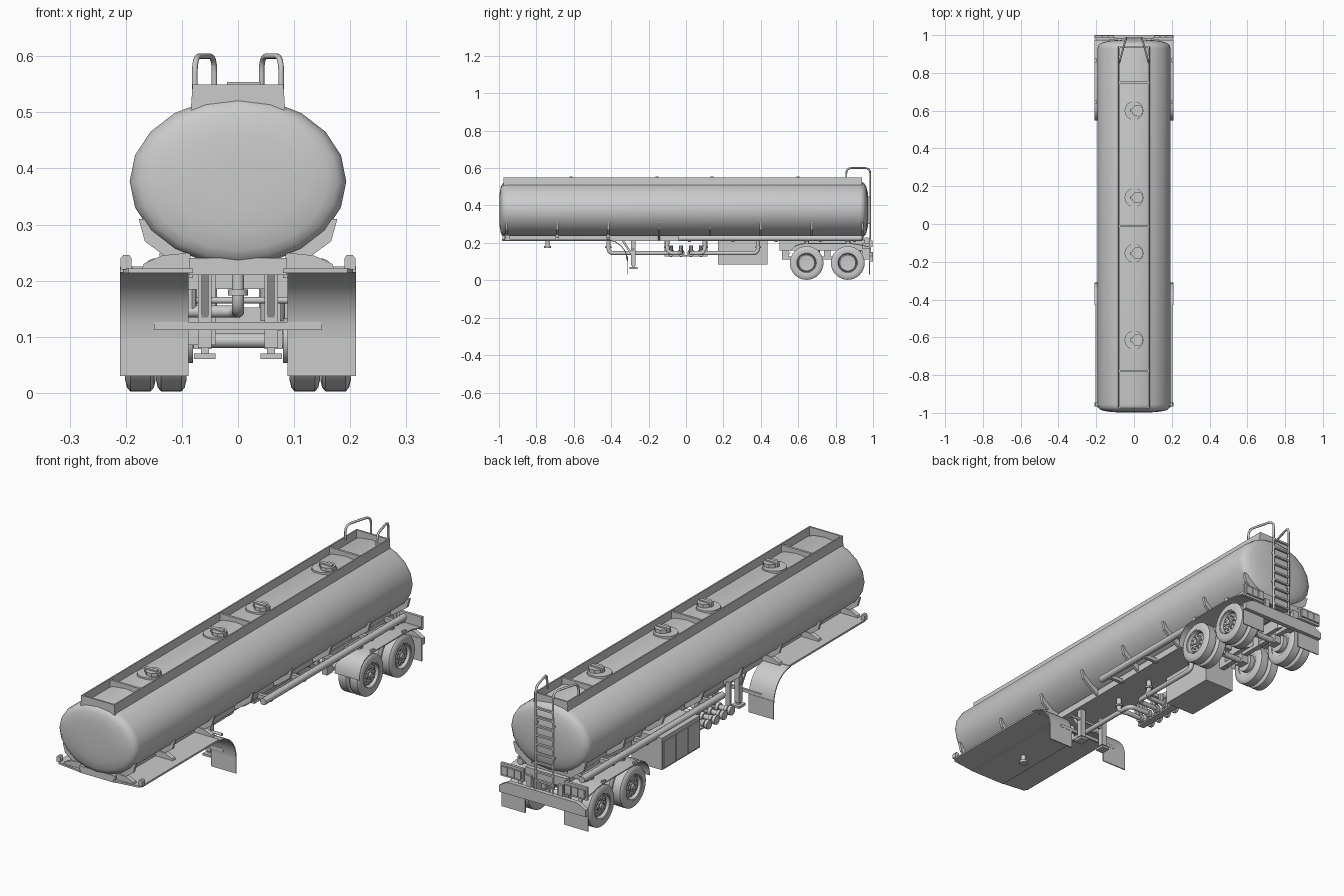
import bpy, bmesh, math
from mathutils import Vector

if "Cube" in bpy.data.objects:
    bpy.data.objects.remove(bpy.data.objects["Cube"])


def finish(name, bm, mirror=False, smooth=True):
    bmesh.ops.recalc_face_normals(bm, faces=bm.faces[:])
    me = bpy.data.meshes.new(name)
    bm.to_mesh(me)
    bm.free()
    ob = bpy.data.objects.new(name, me)
    bpy.context.collection.objects.link(ob)
    if mirror:
        ob.modifiers.new("Mirror", 'MIRROR')
    if smooth:
        bpy.ops.object.select_all(action='DESELECT')
        ob.select_set(True)
        bpy.context.view_layer.objects.active = ob
        bpy.ops.object.shade_smooth_by_angle(angle=math.radians(35))
    return ob


def loft(name, rings, mirror=False, closed=False):
    bm = bmesh.new()
    vs = [[bm.verts.new(p) for p in r] for r in rings]
    n = len(vs[0])
    pairs = list(zip(vs, vs[1:])) + ([(vs[-1], vs[0])] if closed else [])
    for a, b in pairs:
        for i in range(n):
            bm.faces.new((a[i], a[(i + 1) % n], b[(i + 1) % n], b[i]))
    if not closed:
        bm.faces.new(vs[0])
        bm.faces.new(vs[-1])
    return finish(name, bm, mirror)


def prism(name, pts, axis, a, b, mirror=False):
    """Extrude a 2D outline along an axis: (y,z) for x, (x,z) for y, (x,y) for z."""
    put = {'x': lambda p, t: (t, p[0], p[1]), 'y': lambda p, t: (p[0], t, p[1]),
           'z': lambda p, t: (p[0], p[1], t)}[axis]
    return loft(name, [[put(p, t) for p in pts] for t in (a, b)], mirror)


def box(name, x0, x1, y0, y1, z0, z1, mirror=False):
    return prism(name, [(x0, y0), (x1, y0), (x1, y1), (x0, y1)], 'z', z0, z1, mirror)


def circle(cx, cy, r, n, ph=0.0):
    return [(cx + r * math.cos(math.tau * i / n + ph), cy + r * math.sin(math.tau * i / n + ph))
            for i in range(n)]


def strip(name, path, t, x0, x1, mirror=True):
    """Bent sheet: (y,z) path thickened downwards by t, spanning x0..x1."""
    return prism(name, path + [(y, z - t) for y, z in reversed(path)], 'x', x0, x1, mirror)


def tube(name, pts, r, bend=0.03, seg=2):
    """Pipe along a path with rounded corners."""
    P = [Vector(p) for p in pts]
    path = [P[0]]
    for a, b, c in zip(P, P[1:], P[2:]):
        d = min(bend, (a - b).length * 0.48, (c - b).length * 0.48)
        s, e = b + (a - b).normalized() * d, b + (c - b).normalized() * d
        for i in range(5):
            t = i / 4
            path.append(s * (1 - t) ** 2 + b * 2 * t * (1 - t) + e * t * t)
    path.append(P[-1])
    cu = bpy.data.curves.new(name, 'CURVE')
    cu.dimensions = '3D'
    cu.bevel_depth, cu.bevel_resolution, cu.use_fill_caps = r, seg, True
    sp = cu.splines.new('POLY')
    sp.points.add(len(path) - 1)
    for q, p in zip(sp.points, path):
        q.co = (*p, 1)
    ob = bpy.data.objects.new(name, cu)
    bpy.context.collection.objects.link(ob)


# Tank: twenty-sided ellipse with domed ends
sections = [(-0.998, .3), (-.996, .6), (-.99, .82), (-.983, .92), (-.972, .98), (-.955, 1),
            (.93, 1), (.945, .98), (.956, .92), (.964, .82), (.972, .6), (.976, .3)]
loft("tank", [[(.193 * s * x, y, .377 + .15 * s * z) for x, z in circle(0, 0, 1, 20)]
              for y, s in sections])

# Walkway coaming and cross dividers on top
prism("coaming_side", [(.084, .505), (.081, .55), (.075, .55), (.075, .505)], 'y', -.975, .94, True)
for y in (-.972, .937):
    prism("coaming_end", [(-.084, .49), (.084, .49), (.081, .55), (-.081, .55)], 'y', y - .004, y + .004)
for y in (-.778, -.012, .75):
    box("coaming_divider", -.077, .077, y - .005, y + .005, .505, .545)

# Manhole covers
for y in (-.615, -.155, .14, .6):
    prism("manhole_base", circle(0, y, .05, 20), 'z', .505, .533)
    prism("manhole_lid", circle(.018, y, .032, 8, .39), 'z', .53, .548)
    box("manhole_latch", -.02, .04, y - .008, y + .008, .535, .554)

# Rear ladder with hooped handrails
for s in (1, -1):
    tube("ladder_rail", [(s * .077, .857, .535), (s * .077, .857, .6), (s * .042, .985, .6),
                         (s * .042, .985, .15)], .005)
for i in range(9):
    z = .19 + i * .04
    box("ladder_rung", -.042, .042, .98, .99, z - .004, z + .004)
for z in (.3, .44):
    box("ladder_standoff", .037, .045, .945, .985, z, z + .008, True)

# Central frame pan and front deck wings
box("frame_pan", -.087, .087, -.98, .95, .21, .24)
prism("front_deck", [(.08, -.985), (.195, -.97), (.205, -.955), (.205, -.425), (.08, -.425)],
      'z', .214, .222, True)
prism("kingpin", circle(0, -.74, .011, 12), 'z', .18, .215)
prism("kingpin_flange", circle(0, -.74, .018, 12), 'z', .174, .184)
prism("marker_lamp", [(.19, .22), (.209, .22), (.209, .24), (.204, .246), (.194, .246), (.19, .24)],
      'y', -.965, -.945, True)

# Cradle ribs hugging the tank sides
for i in range(8):
    y = -.96 + i * .272
    prism("cradle_rib", [(.085, .215), (.1, .222), (.166, .27), (.177, .31), (.165, .31), (.09, .26)],
          'y', y - .006, y + .006, True)
    if i < 3:
        prism("deck_gusset", [(.085, .22), (.172, .22), (.168, .23), (.135, .245), (.085, .25)],
              'y', y - .01, y + .01, True)

# Side hose tubes
for s in (1, -1):
    tube("hose_tube", [(s * .15, -.04, .225), (s * .15, .94, .225)], .015)
for y in (.02, .25, .48, .72, .9):
    box("hose_tube_bracket", .08, .152, y - .008, y + .008, .205, .222, True)

# Front mudguards behind the tractor wheels
arc = [(-.43 + .12 * math.sin(a), .10 + .12 * math.cos(a))
       for a in (math.pi / 2 * i / 8 for i in range(9))]
inner = [(-.43 + .115 * math.sin(a), .10 + .115 * math.cos(a))
         for a in (math.pi / 2 * i / 8 for i in range(9))]
prism("front_mudguard", arc + inner[::-1], 'x', .088, .21, True)
box("front_mudflap", .088, .21, -.314, -.309, .03, .11, True)
box("mudguard_bar", -.15, .15, -.32, -.31, .112, .126)

# Landing legs with braces, feet and cross shaft
box("landing_leg", .047, .071, -.293, -.269, .08, .215, True)
box("landing_foot", .04, .078, -.303, -.259, .06, .07, True)
box("landing_shoe", .052, .066, -.288, -.274, .065, .085, True)
prism("landing_brace", [(-.345, .212), (-.33, .212), (-.285, .14), (-.29, .13)], 'x', .053, .065, True)
tube("landing_shaft", [(-.075, -.281, .165), (.12, -.281, .165)], .006)

# Discharge pipes and manifold on the left side
for y0, y1 in ((-.415, -.08), (-.1, -.027), (.1, .027), (.385, .08)):
    tube("discharge_pipe", [(0, y0, .22), (0, y0, .145), (0, y1, .145), (-.165, y1, .145)], .011, .028, 3)
    for x, r in ((-.11, .018), (-.15, .016), (-.17, .02)):
        prism("pipe_coupling", circle(y1, .145, r, 14), 'x', x, x + .014)
    prism("pipe_valve", circle(-.085, y1, .011, 10), 'z', .15, .185)
    prism("tank_outlet_flange", circle(0, y0, .017, 12), 'z', .174, .182)
box("manifold_tray", -.15, -.12, -.115, .115, .128, .134)
for y in (-.11, .11):
    box("manifold_hanger", -.14, -.12, y - .005, y + .005, .13, .25)

# Equipment cabinet
box("cabinet", -.188, -.04, .17, .435, .085, .225)
for i in range(3):
    y = .177 + i * .085
    box("cabinet_door", -.192, -.186, y, y + .08, .092, .208)

# Rear bogie rails, axles, springs
box("bogie_rail", .07, .088, .5, .965, .16, .215, True)
box("trailing_arm", .052, .074, .53, .93, .112, .128, True)
for y in (.53, .755, .95):
    box("spring_hanger", .05, .076, y - .018, y + .018, .11, .2, True)
for y in (.645, .865):
    prism("axle", circle(y, .093, .013, 14), 'x', -.17, .17)
    prism("air_spring", circle(.062, y + .05, .022, 14), 'z', .128, .2, True)
    prism("brake_drum", circle(y, .093, .04, 20), 'x', .08, .16, True)
    box("axle_seat", .047, .079, y - .022, y + .022, .078, .118, True)
for y in (.56, .76):
    box("cross_member", -.08, .08, y - .01, y + .01, .185, .21)

# Dual wheels: revolved tyre and rim, hub and nuts
tyre = [(-.026, .056), (-.027, .07), (-.024, .083), (-.018, .09), (.018, .09),
        (.024, .083), (.027, .07), (.026, .056)]
rims = {.119: [(-.01, .02), (.01, .02), (.01, .045), (.022, .05), (.024, .058), (-.024, .058), (-.022, .05)],
        .174: [(.004, .018), (.012, .018), (.014, .042), (.006, .047), (.022, .052), (.025, .059),
               (-.024, .059), (-.022, .05), (0, .045)]}
for wy in (.645, .865):
    for wx, rim in rims.items():
        for part, prof in (("tyre", tyre), ("rim", rim)):
            loft(part, [[(wx + x, wy + r * math.cos(a), .0925 + r * math.sin(a)) for x, r in prof]
                        for a in (math.tau * i / 32 for i in range(32))], True, True)
    prism("hub", circle(wy, .0925, .02, 16), 'x', .16, .192, True)
    prism("hub_cap", circle(wy, .0925, .012, 12), 'x', .19, .2, True)
    for cy, cz in circle(wy, .0925, .031, 10):
        prism("wheel_nut", circle(cy, cz, .0045, 6), 'x', .184, .193, True)

# Rear mudguards and flaps
strip("rear_mudguard", [(.547, .115), (.551, .14), (.562, .165), (.582, .185), (.61, .196), (.65, .2),
                        (.87, .2), (.91, .196), (.975, .182)], .005, .088, .208)
box("rear_mudflap", .095, .21, .978, .983, .03, .13, True)
for y in (.645, .865):
    prism("mudguard_mount", circle(.14, y, .014, 10), 'z', .196, .215, True)
    box("side_marker", .198, .208, y - .01, y + .01, .198, .21, True)

# Rear bumper and lamp panels
prism("rear_bumper", [(-.21, .1), (.21, .1), (.21, .13), (.17, .152), (-.17, .152), (-.21, .13)],
      'y', .98, 1.0)
box("lamp_panel", .1, .21, .978, .99, .168, .225, True)
for i in range(3):
    x = .107 + i * .033
    box("tail_lamp", x, x + .03, .988, .998, .178, .214, True)
box("lamp_support", .09, .13, .94, .982, .17, .2, True)
box("bumper_support", .066, .088, .94, .985, .11, .2, True)
box("rear_crossbeam", -.1, .1, .955, .975, .19, .23)
